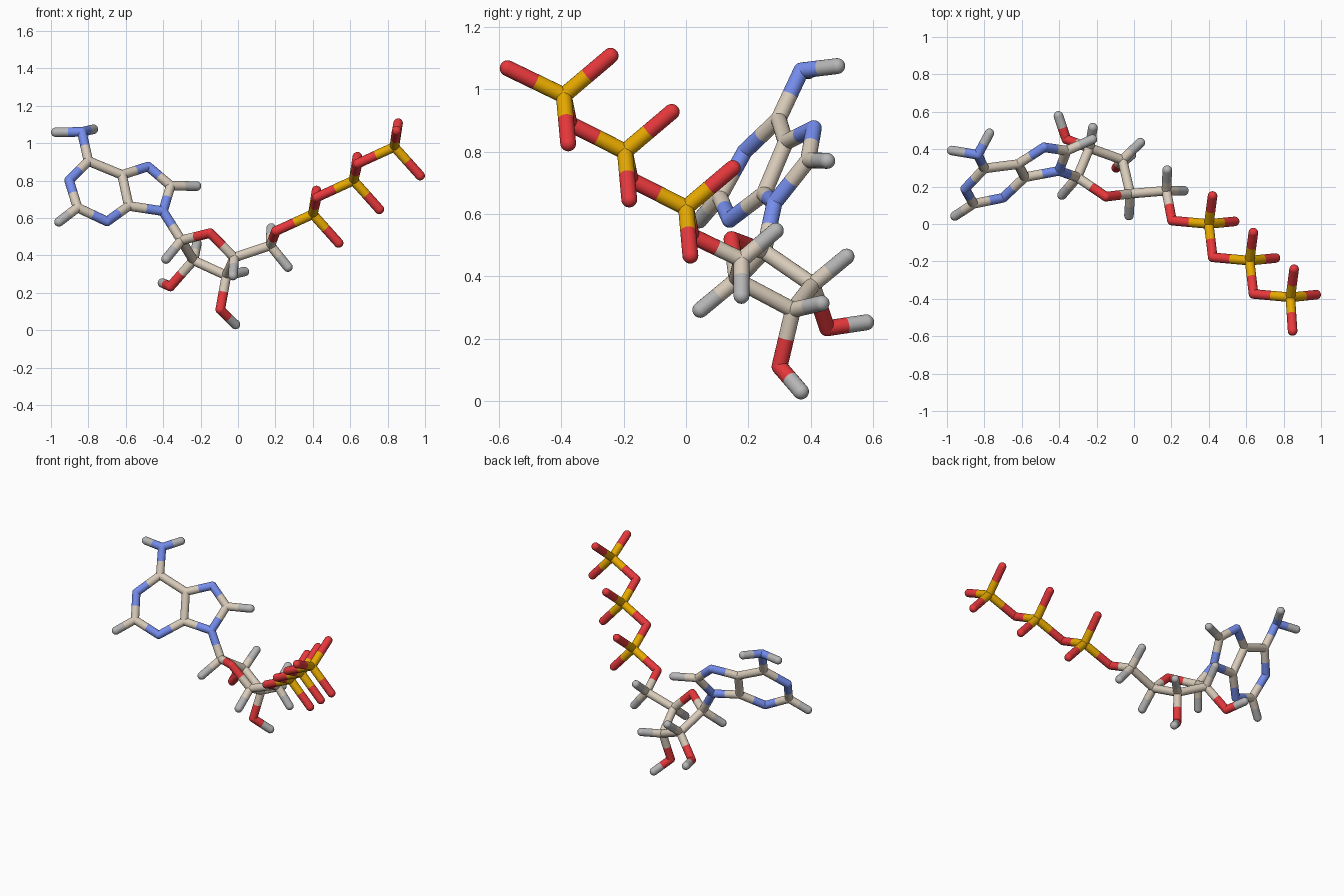
import bpy, bmesh
from mathutils import Vector, Matrix

if "Cube" in bpy.data.objects:
    bpy.data.objects.remove(bpy.data.objects["Cube"])

R = 0.0255      # stick radius
SIDES = 20
COLORS = {
    "C": ("carbon", (0.69, 0.60, 0.49, 1)),
    "N": ("nitrogen", (0.18, 0.27, 0.85, 1)),
    "O": ("oxygen", (0.80, 0.04, 0.045, 1)),
    "P": ("phosphorus", (0.80, 0.40, 0.0, 1)),
    "H": ("hydrogen", (0.47, 0.47, 0.47, 1)),
}

# Flat double-ring base (first letter of each name is the element)
base = {
    "N6": (-.835, .37, 1.06), "H61": (-.974, .393, 1.058), "H62": (-.773, .485, 1.074),
    "C6": (-.80, .297, .904), "N1": (-.903, .188, .80), "C2": (-.858, .108, .655),
    "H2": (-.957, .043, .579), "N3": (-.70, .14, .581), "C4": (-.584, .25, .664),
    "C5": (-.62, .32, .83), "N7": (-.481, .41, .875), "C8": (-.36, .392, .772),
    "H8": (-.222, .453, .77), "N9": (-.401, .284, .636),
}
base_bonds = ("N6-H61 N6-H62 N6-C6 C6-N1 N1-C2 C2-H2 C2-N3 N3-C4 C4-C5 C5-C6 "
              "C5-N7 N7-C8 C8-H8 C8-N9 N9-C4")

# Puckered five-ring sugar and its side arm
sugar = {
    "C1s": (-.303, .25, .48), "H1s": (-.385, .155, .38), "O4s": (-.15, .146, .519),
    "C4s": (-.02, .162, .388), "H4s": (-.027, .046, .292), "C3s": (-.062, .343, .292),
    "H3s": (.034, .435, .313), "O3s": (-.095, .30, .11), "HO3": (-.014, .369, .030),
    "C2s": (-.238, .406, .373), "H2s": (-.22, .515, .463), "O2s": (-.362, .453, .233),
    "HO2": (-.404, .578, .252), "C5s": (.173, .178, .453), "H5a": (.267, .178, .337),
    "H5b": (.178, .288, .546),
}
sugar_bonds = ("N9-C1s C1s-H1s C1s-O4s O4s-C4s C4s-H4s C4s-C3s C3s-H3s C3s-O3s O3s-HO3 "
               "C3s-C2s C2s-C1s C2s-H2s C2s-O2s O2s-HO2 C4s-C5s C5s-H5a C5s-H5b")

# Three identical phosphate groups, each shifted by one step
phosphate, phosphate_bonds = {}, []
step = Vector((.218, -.196, .18))
unit = {"O": (.203, .018, .53), "P": (.40, 0, .62), "Ou": (.42, .150, .747), "Od": (.538, .014, .466)}
last = "C5s"
for i in range(3):
    for name, p in unit.items():
        phosphate[name + str(i)] = Vector(p) + step * i
    phosphate_bonds += [f"{last}-O{i}", f"O{i}-P{i}", f"P{i}-Ou{i}", f"P{i}-Od{i}"]
    last = f"P{i}"
phosphate["Oend"] = (.848, -.572, 1.067)
phosphate_bonds.append("P2-Oend")

parts = {"base": base, "sugar": sugar, "phosphate": phosphate}
atoms = {n: Vector(p) for part in parts.values() for n, p in part.items()}
bonds = [b.split("-") for b in (base_bonds + " " + sugar_bonds).split() + phosphate_bonds]


def add_half_stick(bm, a, b):
    """Open tube from atom a to the middle of bond a-b."""
    mid = (a + b) / 2
    rot = (b - a).to_track_quat("Z", "Y").to_matrix().to_4x4()
    bmesh.ops.create_cone(bm, cap_ends=False, segments=SIDES, radius1=R, radius2=R,
                          depth=(mid - a).length, matrix=Matrix.Translation((a + mid) / 2) @ rot)


materials = {}
for el, (name, color) in COLORS.items():
    materials[el] = bpy.data.materials.new(name)
    materials[el].diffuse_color = color

# One object per element in each part: round joints plus half sticks
for part, members in parts.items():
    for el, (name, _) in COLORS.items():
        chosen = [n for n in members if n[0] == el]
        if not chosen:
            continue
        bm = bmesh.new()
        for n in chosen:
            bmesh.ops.create_uvsphere(bm, u_segments=SIDES, v_segments=10, radius=R,
                                      matrix=Matrix.Translation(atoms[n]))
            for a, b in bonds:
                if n in (a, b):
                    add_half_stick(bm, atoms[n], atoms[b if n == a else a])
        for f in bm.faces:
            f.smooth = True
        mesh = bpy.data.meshes.new(f"{part}_{name}")
        bm.to_mesh(mesh)
        bm.free()
        mesh.materials.append(materials[el])
        bpy.context.collection.objects.link(bpy.data.objects.new(f"{part}_{name}", mesh))

for m in bpy.data.materials:
    if m.users and not m.is_grease_pencil:
        m.use_nodes = True
        m.node_tree.nodes["Principled BSDF"].inputs["Base Color"].default_value = m.diffuse_color
